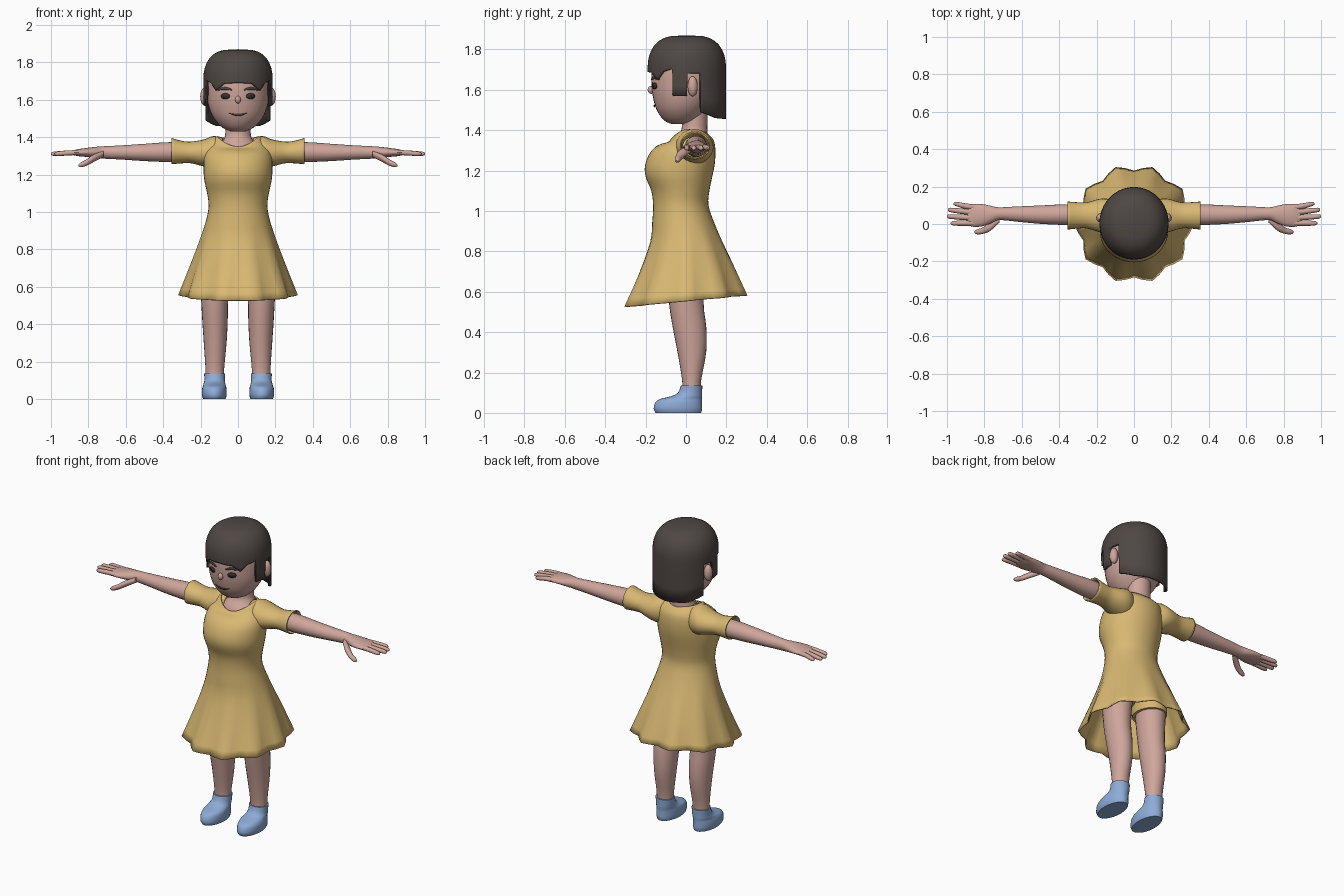
import bpy, bmesh
from math import sin, cos, pi, radians, sqrt
from mathutils import Vector
from mathutils.bvhtree import BVHTree

cube = bpy.data.objects.get("Cube")
if cube:
    bpy.data.objects.remove(cube, do_unlink=True)


def material(name, rgb):
    m = bpy.data.materials.new(name)
    m.use_nodes = True
    m.diffuse_color = (*rgb, 1)
    m.node_tree.nodes["Principled BSDF"].inputs["Base Color"].default_value = (*rgb, 1)
    return m


SKIN = material("skin", (.62, .38, .33))
YELLOW = material("yellow_cloth", (.69, .48, .17))
BLUE = material("blue_shoe", (.27, .41, .68))
HAIR = material("dark_brown_hair", (.078, .064, .058))
EYE = material("eye_dark", (.04, .032, .032))
LIP = material("lip_brown", (.16, .07, .065))


def finish(name, bm, mat, thickness=0, angle=45):
    bmesh.ops.recalc_face_normals(bm, faces=bm.faces)
    mesh = bpy.data.meshes.new(name)
    bm.to_mesh(mesh)
    bm.free()
    mesh.materials.append(mat)
    ob = bpy.data.objects.new(name, mesh)
    bpy.context.collection.objects.link(ob)
    bpy.ops.object.select_all(action='DESELECT')
    ob.select_set(True)
    bpy.context.view_layer.objects.active = ob
    bpy.ops.object.shade_smooth_by_angle(angle=radians(angle))
    if thickness:
        mod = ob.modifiers.new("thickness", 'SOLIDIFY')
        mod.thickness = thickness
        mod.offset = -1
    return ob


def smooth_rows(rows, steps):
    """Catmull-Rom interpolation between the given sections."""
    rows = [Vector(r) for r in rows]
    out = []
    for i in range(len(rows) - 1):
        a, b, c, d = rows[max(i - 1, 0)], rows[i], rows[i + 1], rows[min(i + 2, len(rows) - 1)]
        for k in range(steps):
            t = k / steps
            out.append(b + (c - a) * (t / 2) + (a * 2 - b * 5 + c * 4 - d) * (t * t / 2)
                       + (b * 3 - a - c * 3 + d) * (t ** 3 / 2))
    return out + [rows[-1]]


def loft(name, rows, mat, axis='Z', segs=24, steps=3, side=1, bend=None, cap=True, thickness=0):
    """Skin over ellipses given as (position on axis, centre a, centre b, radius a, radius b)."""
    bm = bmesh.new()
    rings = []
    for t, ca, cb, ra, rb in smooth_rows(rows, steps):
        ring = []
        for i in range(segs):
            ang = 2 * pi * i / segs
            p = Vector((ca + ra * cos(ang), cb + rb * sin(ang), t))
            if bend:
                p = bend(p, ang)
            if axis == 'X':
                p = Vector((p.z, p.x, p.y))
            p.x *= side
            ring.append(bm.verts.new(p))
        rings.append(ring)
    for r, s in zip(rings, rings[1:]):
        for i in range(segs):
            j = (i + 1) % segs
            bm.faces.new((r[i], r[j], s[j], s[i]))
    if cap:
        bm.faces.new(rings[0])
        bm.faces.new(rings[-1])
    return finish(name, bm, mat, thickness)


def ball(name, centre, size, mat):
    bm = bmesh.new()
    bmesh.ops.create_uvsphere(bm, u_segments=16, v_segments=10, radius=1)
    for v in bm.verts:
        v.co = Vector(centre) + Vector(v.co[i] * size[i] for i in range(3))
    return finish(name, bm, mat)


# Dress: pleats grow towards a tilted hem, neckline scoops at the front
def drape(p, ang):
    z = p.z
    k = min(max((.95 - z) / .4, 0), 1)
    tri = abs((ang * 5 / pi % 1) * 2 - 1)
    shrink = 1 - .11 * k * (1 - tri)
    scoop = max(0, (z - 1.33) / .075)
    dz = .09 * p.y * k - scoop * (.055 * max(0, -sin(ang)) ** 2 + .015 * max(0, sin(ang)) ** 2)
    return Vector((p.x * shrink, p.y * shrink, z + dz))


loft("dress", [(.555, 0, 0, .32, .32), (.7, 0, .005, .262, .25), (.85, 0, 0, .205, .182),
               (.95, 0, -.015, .172, .152), (1.03, 0, -.026, .157, .137),
               (1.1, 0, -.028, .165, .144), (1.17, 0, -.035, .18, .165),
               (1.23, 0, -.03, .184, .172), (1.3, 0, -.012, .18, .158),
               (1.36, 0, .018, .155, .117), (1.405, 0, .01, .112, .09)],
     YELLOW, segs=40, bend=drape, cap=False, thickness=.008)

# Neck and upper chest
loft("neck", [(1.31, 0, .01, .115, .085), (1.355, 0, .02, .098, .08), (1.39, 0, .038, .076, .068),
              (1.42, 0, .043, .068, .063), (1.5, 0, .045, .068, .063)], SKIN)

# Head
head = loft("head", [(1.43, 0, -.03, .035, .04), (1.45, 0, -.025, .083, .085),
                     (1.5, 0, -.02, .13, .125), (1.56, 0, -.01, .156, .153),
                     (1.62, 0, -.004, .164, .167), (1.7, 0, 0, .163, .17),
                     (1.78, 0, 0, .145, .15), (1.84, 0, 0, .07, .07)], SKIN, segs=32)
ball("nose", (0, -.172, 1.6), (.015, .018, .02), SKIN)

# Face details: thin plates following the face
face_bm = bmesh.new()
face_bm.from_mesh(head.data)
face_tree = BVHTree.FromBMesh(face_bm)


def face_plate(name, cx, half, centre, height, mat):
    bm = bmesh.new()
    cols = []
    for i in range(13):
        u = i / 6 - 1
        col = []
        for s in (-1, 1):
            x, z = cx + half * u, centre(u) + s * max(height(u), .0006)
            hit = face_tree.ray_cast(Vector((x, -1, z)), Vector((0, 1, 0)))[0]
            col.append(bm.verts.new((x, hit.y - .004, z)))
        cols.append(col)
    for a, b in zip(cols, cols[1:]):
        bm.faces.new((a[0], b[0], b[1], a[1]))
    finish(name, bm, mat, thickness=.004)


face_plate("mouth", 0, .047, lambda u: 1.519 + .01 * u * u, lambda u: .005 * (1 - u * u), LIP)
for side, label in ((1, "left_"), (-1, "right_")):
    face_plate(label + "eye", side * .068, .024, lambda u: 1.619,
               lambda u: .016 * sqrt(max(0, 1 - u * u)), EYE)
    face_plate(label + "eyebrow", side * .07, .037, lambda u: 1.66 - .008 * u * u,
               lambda u: .007 * (1 - .6 * u * u), HAIR)
    ball(label + "ear", (side * .177, .033, 1.617), (.025, .025, .05), SKIN)
face_bm.free()

# Hair: dome whose lower edge makes the fringe, side locks, ear gaps and bob
EDGE = [(0, 1.69), (25, 1.685), (40, 1.65), (52, 1.69), (68, 1.705), (69, 1.57), (90, 1.57),
        (91, 1.68), (110, 1.68), (111, 1.49), (140, 1.46), (180, 1.455)]


def edge_height(deg):
    for (a, za), (b, zb) in zip(EDGE, EDGE[1:]):
        if a <= deg <= b:
            return za + (zb - za) * (deg - a) / (b - a)


half_turn = sorted(set(range(0, 181, 6)) | {a for a, z in EDGE})
turn = half_turn + [360 - a for a in reversed(half_turn[1:-1])]
bm = bmesh.new()
top = bm.verts.new((0, .004, 1.87))
columns = []
for deg in turn:
    low = edge_height(min(deg, 360 - deg))
    levels = [(low + (1.715 - low) * i / 3, 1) for i in range(3)]
    levels += [(1.715 + .155 * sin(f), cos(f) ** .6) for f in (radians(11 * i) for i in range(8))]
    a = radians(deg)
    columns.append([bm.verts.new((.185 * r * sin(a), .004 - .194 * r * cos(a), z)) for z, r in levels])
for i, c in enumerate(columns):
    n = columns[(i + 1) % len(columns)]
    for j in range(len(c) - 1):
        bm.faces.new((c[j], n[j], n[j + 1], c[j + 1]))
    bm.faces.new((c[-1], n[-1], top))
finish("hair", bm, HAIR, thickness=.014)

# Limbs, mirrored left and right
for side, label in ((1, "left_"), (-1, "right_")):
    loft(label + "sleeve", [(.08, .035, 1.315, .07, .08), (.13, .04, 1.318, .092, .088),
                            (.18, .045, 1.315, .09, .073), (.25, .046, 1.318, .07, .058),
                            (.3, .046, 1.32, .07, .06), (.355, .045, 1.325, .075, .07)],
         YELLOW, 'X', side=side, cap=False, thickness=.006)
    loft(label + "arm", [(.26, .05, 1.32, .048, .045), (.36, .05, 1.32, .055, .053),
                         (.5, .05, 1.318, .049, .046), (.62, .053, 1.318, .041, .038),
                         (.72, .055, 1.318, .034, .033), (.76, .051, 1.318, .045, .03),
                         (.81, .047, 1.318, .059, .024), (.86, .046, 1.317, .061, .018),
                         (.89, .046, 1.316, .05, .01)], SKIN, 'X', side=side)
    fingers = (("little", .09, .107, .965), ("ring", .062, .075, .995),
               ("middle", .033, .04, 1), ("index", .005, .004, .98))
    for finger, y0, y1, tip in fingers:
        loft(label + finger + "_finger",
             [(.85, y0, 1.317, .015, .014), (.9, y0 * .7 + y1 * .3, 1.316, .015, .014),
              (tip - .015, y1, 1.311, .012, .012), (tip, y1, 1.31, .004, .004)],
             SKIN, 'X', segs=10, side=side)
    loft(label + "thumb", [(.72, .025, 1.31, .018, .016), (.77, -.015, 1.288, .023, .02),
                           (.81, -.036, 1.264, .017, .017), (.84, -.042, 1.252, .013, .013),
                           (.853, -.043, 1.249, .004, .004)], SKIN, 'X', segs=12, side=side)
    loft(label + "leg", [(.08, .125, .028, .05, .045), (.16, .124, .028, .05, .047),
                         (.3, .122, .029, .061, .071), (.42, .123, .018, .068, .083),
                         (.55, .125, .001, .073, .086), (.78, .122, -.003, .088, .1)],
         SKIN, side=side)
    loft(label + "shorts_leg", [(.69, .118, -.003, .093, .108), (.8, .105, -.003, .097, .118),
                                (.95, .07, -.012, .085, .12)], YELLOW, side=side)
    loft(label + "shoe", [(0, .126, -.038, .06, .113), (.02, .127, -.04, .066, .12),
                          (.05, .127, -.037, .066, .116), (.068, .126, -.026, .062, .105),
                          (.082, .126, .002, .058, .078), (.1, .125, .02, .055, .06),
                          (.136, .125, .028, .056, .053)], BLUE, side=side)
